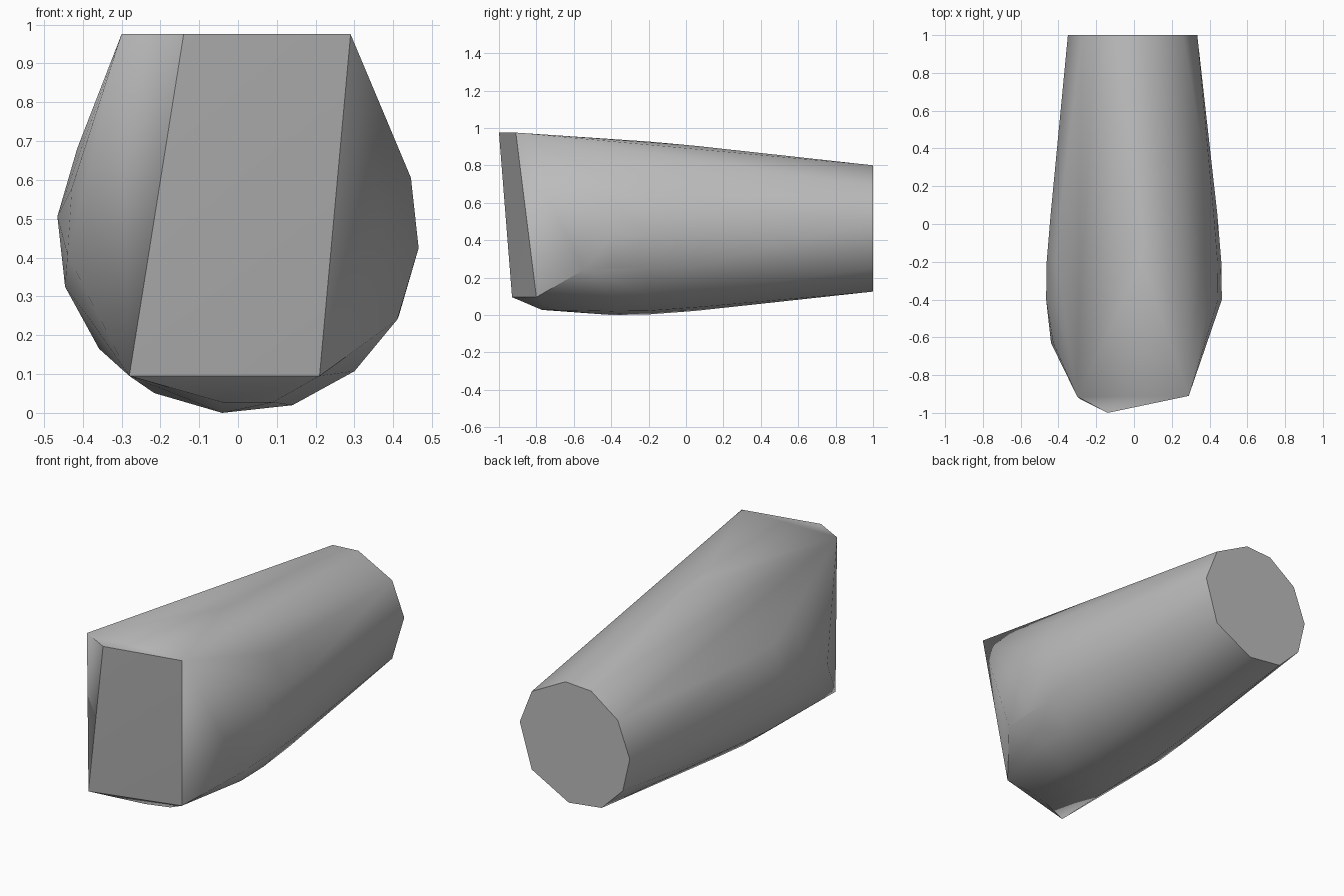
import bpy, bmesh, math

cube = bpy.data.objects.get("Cube")
if cube:
    bpy.data.objects.remove(cube, do_unlink=True)

grey = bpy.data.materials.new("plain grey")
grey.use_nodes = True
grey.diffuse_color = (0.5, 0.5, 0.5, 1)
grey.node_tree.nodes["Principled BSDF"].inputs["Base Color"].default_value = grey.diffuse_color


def arc(y, radius, first, last, step=22.5, height=0.465):
    """Points on an upright circle across the body, angles in degrees."""
    points = []
    angle = first
    while angle < last:
        a = math.radians(angle)
        points.append((radius * math.cos(a), y, height + radius * math.sin(a)))
        angle += step
    return points


# Slanted front face corners, with a narrow bevelled facet on one side
points = [(-0.14, -1, 0.975), (0.29, -0.91, 0.975), (-0.30, -0.915, 0.975),
          (-0.28, -0.93, 0.095), (0.21, -0.80, 0.095)]

# Chin and lower flank
points += [(-0.04, -0.77, 0.027), (0.09, -0.73, 0.027), (0.41, -0.55, 0.24)]

# Round belly, fuller towards the front on one side
points += arc(-0.63, 0.443, 165, 265)
points += arc(-0.4, 0.467, -5, 354)
points += arc(-0.2, 0.464, -5, 354)
points += arc(0.05, 0.443, -5, 354, height=0.463)

# Flat ten-sided back end
back_end = [(0.335, 0.50), (0.26, 0.69), (0.05, 0.80), (-0.11, 0.79), (-0.275, 0.67),
            (-0.35, 0.47), (-0.306, 0.28), (-0.175, 0.15), (0.03, 0.125), (0.26, 0.25)]
points += [(x, 1, z) for x, z in back_end]

# Wrap one taut skin around the sections
bm = bmesh.new()
for p in points:
    bm.verts.new(p)
bmesh.ops.convex_hull(bm, input=bm.verts[:])
loose = [v for v in bm.verts if not v.link_faces]
bmesh.ops.delete(bm, geom=loose, context='VERTS')
bmesh.ops.recalc_face_normals(bm, faces=bm.faces[:])

# Stand the body on the ground
lowest = min(v.co.z for v in bm.verts)
bmesh.ops.translate(bm, verts=bm.verts[:], vec=(0, 0, -lowest))

mesh = bpy.data.meshes.new("tapered_body")
bm.to_mesh(mesh)
bm.free()
mesh.materials.append(grey)
body = bpy.data.objects.new("tapered_body", mesh)
bpy.context.collection.objects.link(body)

# Smooth flanks, sharp front and back rims
bpy.ops.object.select_all(action='DESELECT')
body.select_set(True)
bpy.context.view_layer.objects.active = body
bpy.ops.object.shade_smooth_by_angle(angle=math.radians(35))
